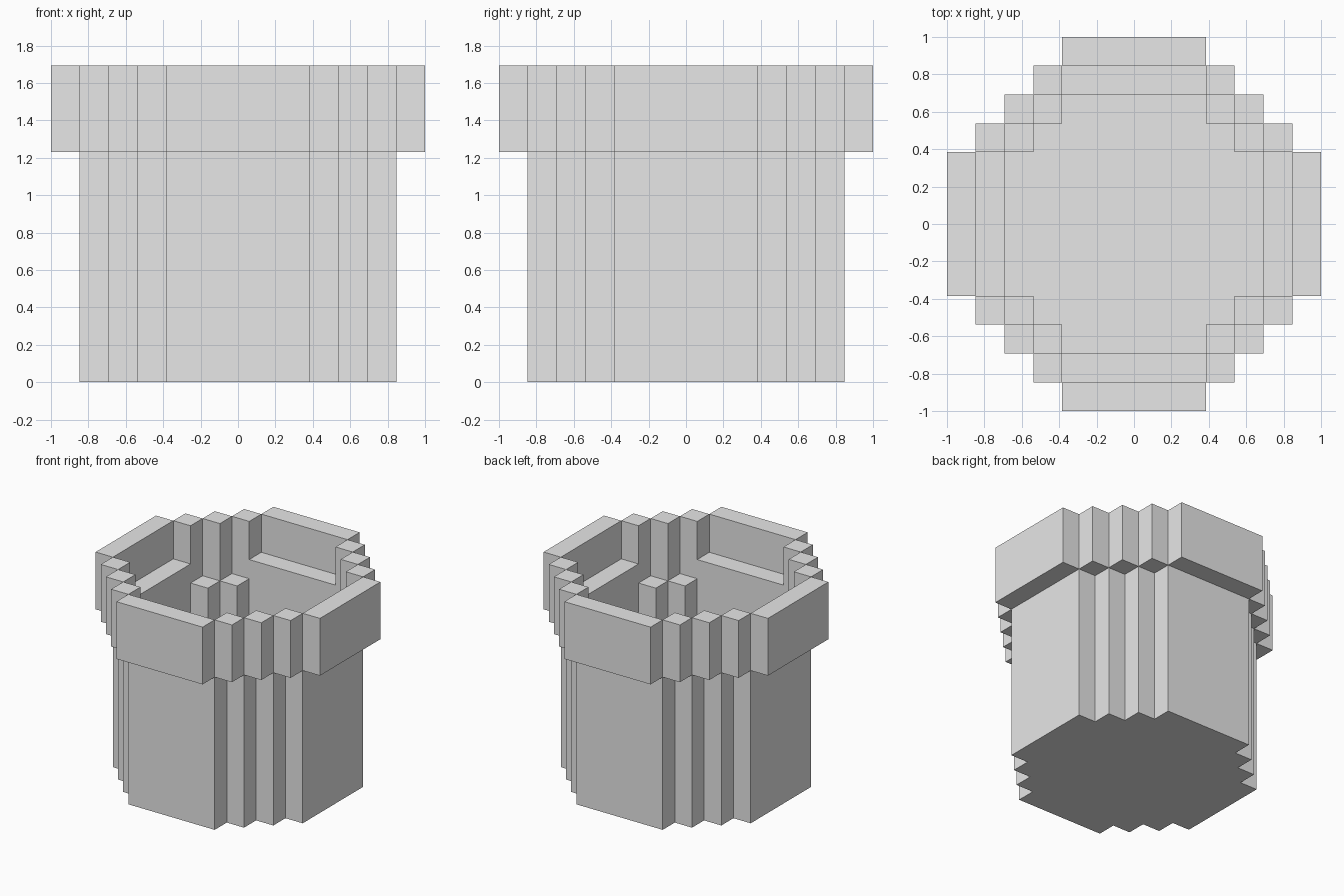
import bpy
import bmesh
from mathutils import Matrix, Vector

cube = bpy.data.objects.get("Cube")
if cube:
    bpy.data.objects.remove(cube, do_unlink=True)

U = 2 / 13          # one block; the model is 13 blocks wide
BODY_TOP, POST_TOP, RIM_LOW, RIM_TOP = 9, 8, 8, 11

grey = bpy.data.materials.new("plain grey")
grey.use_nodes = True
grey.diffuse_color = (0.8, 0.8, 0.8, 1)
bsdf = next(n for n in grey.node_tree.nodes if n.type == 'BSDF_PRINCIPLED')
bsdf.inputs["Base Color"].default_value = (0.8, 0.8, 0.8, 1)


def finish(name, bm):
    bmesh.ops.recalc_face_normals(bm, faces=bm.faces)
    mesh = bpy.data.meshes.new(name)
    bm.to_mesh(mesh)
    bm.free()
    mesh.materials.append(grey)
    bpy.context.collection.objects.link(bpy.data.objects.new(name, mesh))


def box(bm, x, y, width, z0, z1, turn):
    """Box one block deep, centred on a grid cell, turned about the z axis."""
    place = Matrix.Translation(Vector((x, y, (z0 + z1) / 2)) * U)
    size = Matrix.Diagonal((width * U, U, (z1 - z0) * U, 1))
    bmesh.ops.create_cube(bm, size=1, matrix=turn @ place @ size)


def stepped_ring(names, radius, z_low, side_top, corner_top):
    """Four straight sides joined by diagonal runs of single blocks."""
    sides, corners = bmesh.new(), bmesh.new()
    for quarter in range(4):
        turn = Matrix.Rotation(quarter * 1.5707963, 4, 'Z')
        box(sides, 0, radius, 5, z_low, side_top, turn)
        for x in range(3, radius):
            box(corners, x, radius + 2 - x, 1, z_low, corner_top, turn)
    finish(names[0], sides)
    finish(names[1], corners)


# Body walls and the wider rim
stepped_ring(("body_walls", "body_corner_posts"), 5, 0, BODY_TOP, POST_TOP)
stepped_ring(("rim_walls", "rim_corner_blocks"), 6, RIM_LOW, RIM_TOP, RIM_TOP)

# Floor: stepped outline filling the inside of the walls
quadrant = [(4.5, 2.5), (3.5, 2.5), (3.5, 3.5), (2.5, 3.5), (2.5, 4.5)]
floor = bmesh.new()
verts = []
for quarter in range(4):
    turn = Matrix.Rotation(quarter * 1.5707963, 4, 'Z')
    verts += [floor.verts.new(turn @ Vector((x * U, y * U, 0))) for x, y in quadrant]
base = floor.faces.new(verts)
top = bmesh.ops.extrude_face_region(floor, geom=[base], use_keep_orig=True)
bmesh.ops.translate(floor, vec=(0, 0, U),
                    verts=[g for g in top["geom"] if isinstance(g, bmesh.types.BMVert)])
finish("floor", floor)
